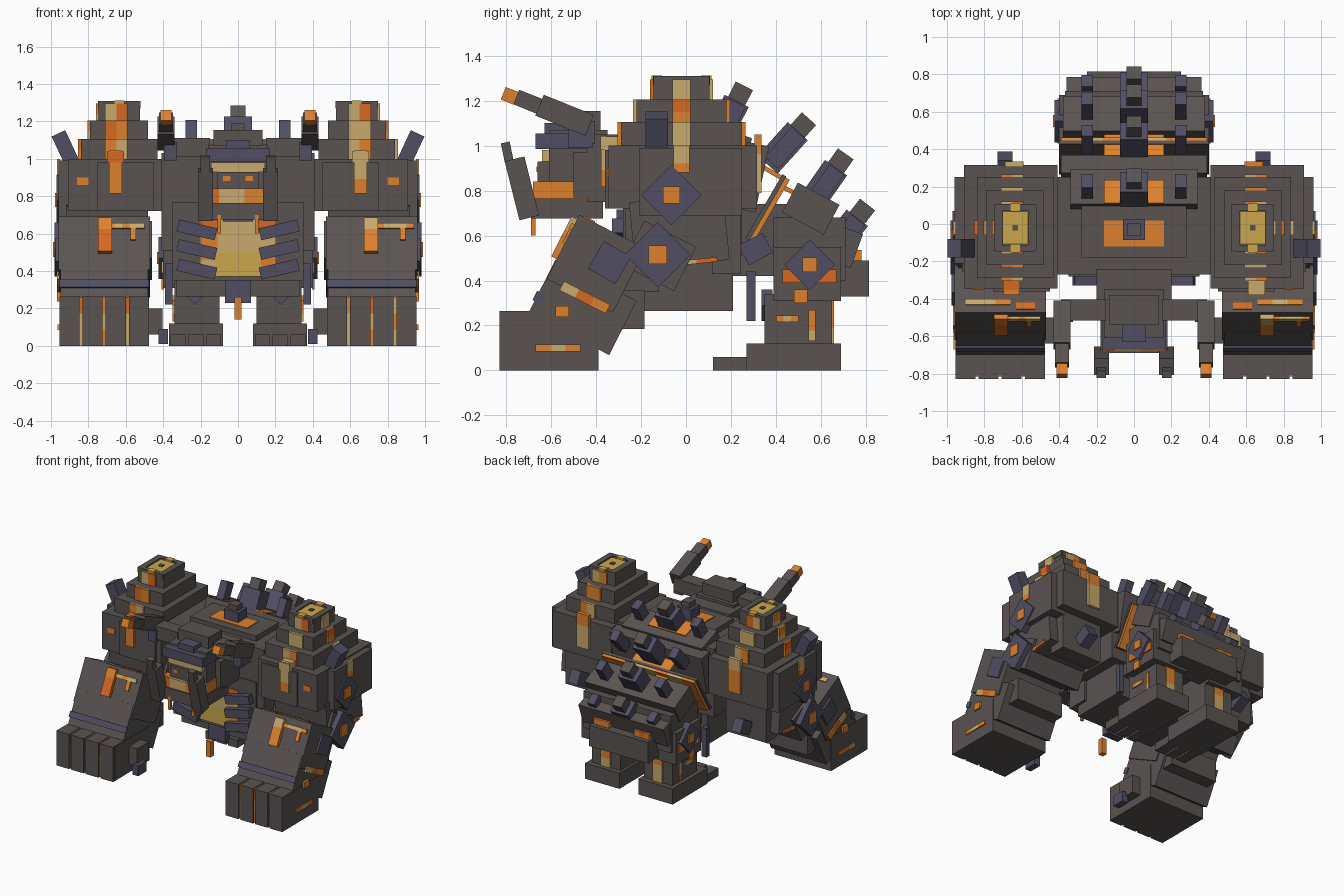
import bpy, bmesh, random
from math import radians
from mathutils import Matrix, Vector

random.seed(4)
if "Cube" in bpy.data.objects:
    bpy.data.objects.remove(bpy.data.objects["Cube"])


def material(name, colour):
    mat = bpy.data.materials.new(name)
    mat.use_nodes = True
    mat.diffuse_color = (*colour, 1)
    mat.node_tree.nodes["Principled BSDF"].inputs["Base Color"].default_value = (*colour, 1)
    return mat


STONE = material("warm grey stone", (.1, .087, .083))
SLATE = material("purple slate", (.08, .076, .122))
ORANGE = material("lava orange", (.72, .22, .027))
EMBER = material("ember red orange", (.66, .14, .015))
SAND = material("pale lava", (.58, .4, .15))
YELLOW = material("hot yellow", (.6, .39, .07))
LAVA = [ORANGE, SAND, EMBER, YELLOW]


def block(name, mat, at, size, rx=0, ry=0, pair=False, cuts=0):
    """Box centred at a point; pair adds the mirrored one, cuts splits it into lava bands."""
    for side in ((1, -1) if pair else (1,)):
        bm = bmesh.new()
        bmesh.ops.create_cube(bm, size=1)
        bmesh.ops.scale(bm, vec=size, verts=bm.verts)
        mats = [mat]
        if cuts:
            mats = LAVA
            axis = max(range(3), key=lambda i: size[i])
            for k in range(1, cuts):
                normal, point = Vector(), Vector()
                normal[axis] = 1
                point[axis] = size[axis] * (k / cuts - .5)
                bmesh.ops.bisect_plane(bm, geom=bm.verts[:] + bm.edges[:] + bm.faces[:],
                                       plane_co=point, plane_no=normal)
            tones = [random.choice((0, 0, 1, 1, 2)) for _ in range(cuts)]
            for f in bm.faces:
                band = (f.calc_center_median()[axis] / size[axis] + .5) * cuts
                f.material_index = tones[min(cuts - 1, max(0, int(band)))]
        turn = Matrix.Rotation(radians(side * ry), 4, "Y") @ Matrix.Rotation(radians(rx), 4, "X")
        mesh = bpy.data.meshes.new(name)
        bm.to_mesh(mesh)
        bm.free()
        for m in mats:
            mesh.materials.append(m)
        label = (("left_" if side > 0 else "right_") if pair else "") + name
        obj = bpy.data.objects.new(label, mesh)
        obj.matrix_world = Matrix.Translation((at[0] * side, at[1], at[2])) @ turn
        bpy.context.collection.objects.link(obj)


def twin(name, mat, at, size, **options):
    block(name, mat, at, size, pair=True, **options)


def lava(name, at, size, cuts=3, **options):
    block(name, ORANGE, at, size, cuts=cuts, **options)


def diamond(name, x, y, z, width):
    """Slate diamond with a glowing square stud, on the outer flank."""
    twin(name, SLATE, (x, y, z), (.05, width, width), rx=45)
    twin(name + "_stud", ORANGE, (x + .025, y, z), (.016, width * .4, width * .4))


# Torso
block("torso", STONE, at=(0, -.01, .77), size=(.82, .52, .52))
block("lower_torso", STONE, at=(0, 0, .4), size=(.66, .42, .27))
block("chest", STONE, at=(0, -.2, .56), size=(.7, .16, .42))
block("back_hump", STONE, at=(0, -.01, 1.045), size=(.56, .34, .05))
block("waist", STONE, at=(0, .32, .58), size=(.56, .34, .32))
block("upper_back_plate", STONE, at=(0, .18, 1.01), size=(.68, .2, .12), rx=-20)
block("rear_back_plate", STONE, at=(0, .29, .86), size=(.78, .1, .3), rx=-12)
block("back_flap", STONE, at=(0, .355, .725), size=(.8, .02, .33), rx=-30)
lava("back_flap_glow", at=(0, .372, .715), size=(.78, .022, .32), rx=-30, cuts=7)
block("hump_glow", ORANGE, at=(0, -.05, 1.07), size=(.32, .14, .014))
block("plate_glow", ORANGE, at=(0, .17, 1.075), size=(.32, .13, .02), rx=-20)
block("rear_glow", ORANGE, at=(0, .385, .88), size=(.32, .14, .02), rx=-30)
block("loin_plate", SLATE, at=(0, -.23, .31), size=(.14, .06, .16))
block("lava_drip", ORANGE, at=(0, -.34, .2), size=(.04, .04, .12))

# Glowing core behind three pairs of ribs
block("core", SAND, at=(0, -.28, .59), size=(.22, .02, .18))
block("core_base", YELLOW, at=(0, -.28, .44), size=(.24, .018, .14))
lava("core_edge", at=(.155, -.28, .53), size=(.09, .014, .28), pair=True, cuts=4)
for level in range(3):
    twin("rib", SLATE, at=(.22, -.3, .62 - level * .105), size=(.21, .06, .065), ry=-13)
block("sternum_top", SLATE, at=(0, -.29, .69), size=(.16, .04, .05))

# Head
block("neck", STONE, at=(0, -.34, .9), size=(.4, .2, .3))
block("skull", STONE, at=(0, -.48, .93), size=(.32, .26, .28))
block("skull_cap", STONE, at=(0, -.46, 1.1), size=(.26, .16, .11))
block("brow", SLATE, at=(0, -.55, 1.02), size=(.34, .24, .07))
block("brow_crest", SLATE, at=(0, -.57, 1.07), size=(.13, .12, .06))
block("forehead_glow", SAND, at=(0, -.61, .955), size=(.29, .06, .05))
block("face", STONE, at=(0, -.6, .88), size=(.22, .12, .1))
twin("eye", ORANGE, at=(.06, -.66, .895), size=(.04, .01, .025))
lava("mouth_glow", at=(0, -.56, .8), size=(.34, .24, .08), cuts=5)
block("jaw", STONE, at=(0, -.53, .72), size=(.36, .32, .09))
twin("cheek", STONE, at=(.17, -.43, .87), size=(.06, .14, .2))
twin("tusk", STONE, at=(.175, -.73, .81), size=(.08, .09, .27), rx=14)
twin("tusk_tip", STONE, at=(.175, -.795, .97), size=(.05, .04, .09), rx=12)
twin("tusk_drip", ORANGE, at=(.1, -.68, .65), size=(.02, .02, .1))
twin("horn_root", STONE, at=(.27, -.46, 1.06), size=(.24, .11, .1))
twin("horn_joint", SLATE, at=(.36, -.47, 1.04), size=(.07, .11, .1))
twin("horn", STONE, at=(.385, -.54, 1.135), size=(.09, .24, .1), rx=-22)
twin("horn_end", STONE, at=(.385, -.69, 1.19), size=(.075, .14, .07), rx=-22)
twin("horn_tip", ORANGE, at=(.385, -.785, 1.222), size=(.06, .06, .06), rx=-22)

# Volcano shoulders, stepped towards a crater
twin("shoulder", STONE, at=(.66, -.015, .86), size=(.5, .66, .28))
twin("shoulder_outer_plate", STONE, at=(.9, .02, .84), size=(.12, .46, .3))
twin("shoulder_front_plate", STONE, at=(.6, -.33, .85), size=(.3, .06, .26))
for width, depth, height in [(.41, .54, 1.05), (.31, .4, 1.15), (.22, .25, 1.24)]:
    twin("shoulder_step", STONE, at=(.635, -.02, height), size=(width, depth, .11))
    for face in (-1, 1):
        lava("step_glow", at=(.65, -.02 + face * depth / 2, height), size=(.12, .03, .11),
             pair=True, cuts=2)
    lava("step_side_glow", at=(.635 + width / 2, -.02, height), size=(.03, .08, .11),
         pair=True, cuts=2)
twin("crater_floor", YELLOW, at=(.635, -.02, 1.295), size=(.13, .17, .014))
twin("crater_core", STONE, at=(.635, -.02, 1.3), size=(.03, .03, .02))
for end in (-1, 1):
    twin("crater_rim", STONE, at=(.635 + end * .09, -.02, 1.29), size=(.045, .25, .04))
    twin("crater_lip", STONE, at=(.635, -.02 + end * .11, 1.29), size=(.2, .035, .04))
    twin("crater_spill", YELLOW, at=(.635, -.02 + end * .11, 1.295), size=(.05, .045, .034))
lava("shoulder_front_glow", at=(.655, -.365, .93), size=(.07, .024, .23), pair=True)
lava("shoulder_brow_glow", at=(.655, -.34, 1.01), size=(.09, .08, .06), pair=True, cuts=2)
lava("shoulder_back_glow", at=(.64, .32, .92), size=(.1, .03, .26), pair=True)
lava("shoulder_side_glow", at=(.96, -.02, .94), size=(.014, .07, .12), pair=True)
twin("shoulder_spot", ORANGE, at=(.83, -.346, .88), size=(.06, .01, .04))
twin("shoulder_horn", SLATE, at=(.92, -.13, 1.05), size=(.08, .1, .19), ry=25)

# Arms
twin("upper_arm", STONE, at=(.7, -.03, .62), size=(.44, .42, .3), rx=6)
twin("elbow", STONE, at=(.7, -.12, .51), size=(.48, .26, .22), rx=-27)
twin("arm_back_plate", STONE, at=(.68, .18, .6), size=(.34, .13, .34))
twin("elbow_spike", SLATE, at=(.69, .31, .54), size=(.08, .12, .1), rx=28)
twin("elbow_pad", STONE, at=(.7, -.26, .27), size=(.4, .15, .17))
lava("upper_arm_glow", at=(.925, 0, .48), size=(.014, .28, .02), pair=True, rx=6)
twin("forearm", STONE, at=(.715, -.4, .475), size=(.49, .33, .32), rx=-27)
twin("wrist", STONE, at=(.715, -.461, .281), size=(.47, .405, .27), rx=-27)
twin("wrist_band", SLATE, at=(.715, -.655, .325), size=(.48, .04, .045), rx=-27)
lava("forearm_front_glow", at=(.71, -.532, .585), size=(.075, .05, .2), pair=True, rx=-27)
lava("forearm_top_crack", at=(.78, -.42, .664), size=(.24, .03, .014), pair=True, rx=-27)
twin("forearm_top_spot", EMBER, at=(.58, -.44, .674), size=(.1, .04, .014), rx=-27)
for crack in (-.6, .84):
    lava("forearm_crack", at=(crack, -.508, .64), size=(.2, .016, .03), rx=-27, cuts=5)
    block("forearm_crack_drop", ORANGE, at=(crack + .04, -.525, .6), size=(.03, .016, .08), rx=-27)
lava("forearm_side_glow", at=(.962, -.45, .325), size=(.014, .23, .045), pair=True, rx=-27)
twin("forearm_plate", SLATE, at=(.965, -.34, .48), size=(.02, .14, .14), rx=-30)
diamond("upper_diamond", .945, -.065, .78, .19)
diamond("lower_diamond", .955, -.125, .515, .205)

# Fists with four fingers each
twin("fist", STONE, at=(.715, -.6, .13), size=(.48, .42, .26))
for finger in range(4):
    twin("finger", STONE, at=(.53 + finger * .124, -.75, .132), size=(.107, .16, .265))
for gap in range(3):
    lava("finger_gap_glow", at=(.592 + gap * .124, -.808, .13), size=(.016, .014, .26), pair=True)
lava("fist_side_glow", at=(.957, -.57, .1), size=(.014, .2, .03), pair=True)
twin("fist_spot", ORANGE, at=(.957, -.55, .262), size=(.02, .06, .05))
twin("thumb", STONE, at=(.44, -.57, .13), size=(.07, .14, .14))
twin("thumb_tip", SLATE, at=(.4, -.62, .05), size=(.05, .1, .08))

# Hips and overlapping rear plates
block("hips", STONE, at=(0, .55, .54), size=(.74, .32, .28))
block("upper_hip_plate", STONE, at=(0, .555, .72), size=(.76, .21, .15), rx=-28)
block("mid_hip_plate", STONE, at=(0, .68, .56), size=(.72, .17, .16), rx=-20)
block("rear_hip_block", STONE, at=(0, .7, .41), size=(.5, .23, .16))
twin("hip_glow", ORANGE, at=(.11, .48, .79), size=(.1, .1, .02), rx=-28)
lava("rear_block_glow", at=(.17, .755, .51), size=(.13, .05, .05), pair=True)

# Spine rows, tall tipped ones in the middle and plain ones at the sides
block("neck_spike", SLATE, at=(0, -.03, 1.1), size=(.12, .11, .1))
block("neck_spike_tip", STONE, at=(0, -.03, 1.16), size=(.07, .07, .06))
ROWS = [(.18, 1.11, -27), (.43, .99, -42), (.61, .82, -35), (.7, .6, -38)]
for y, z, tilt in ROWS:
    lean = Matrix.Rotation(radians(tilt), 3, "X") @ Vector((0, 0, .13))
    block("spine", SLATE, at=(0, y, z), size=(.15, .12, .2), rx=tilt)
    block("spine_tip", STONE, at=Vector((0, y, z)) + lean, size=(.08, .085, .09), rx=tilt)
    twin("side_spine", SLATE, at=(.25, y + .01, z), size=(.06, .08, .18), rx=tilt)

# Hind legs
twin("thigh", STONE, at=(.25, .54, .43), size=(.3, .3, .24))
twin("shin", STONE, at=(.22, .5, .22), size=(.24, .3, .24))
twin("knee", SLATE, at=(.23, .36, .29), size=(.1, .05, .1), ry=45)
twin("shin_guard", SLATE, at=(.37, .29, .33), size=(.04, .04, .22))
twin("foot", STONE, at=(.225, .48, .06), size=(.29, .42, .12))
for toe in (.13, .225, .32):
    twin("toe", STONE, at=(toe, .2, .03), size=(.08, .16, .06))
diamond("thigh_diamond", .4, .55, .47, .16)
lava("thigh_glow", at=(.402, .55, .42), size=(.014, .24, .06), pair=True)
twin("thigh_spot", ORANGE, at=(.402, .51, .33), size=(.014, .06, .06))
lava("shin_side_glow", at=(.342, .56, .2), size=(.014, .03, .14), pair=True)
lava("shin_crack", at=(.342, .45, .23), size=(.014, .1, .03), pair=True)
lava("shin_back_glow", at=(.22, .652, .22), size=(.08, .014, .2), pair=True)
